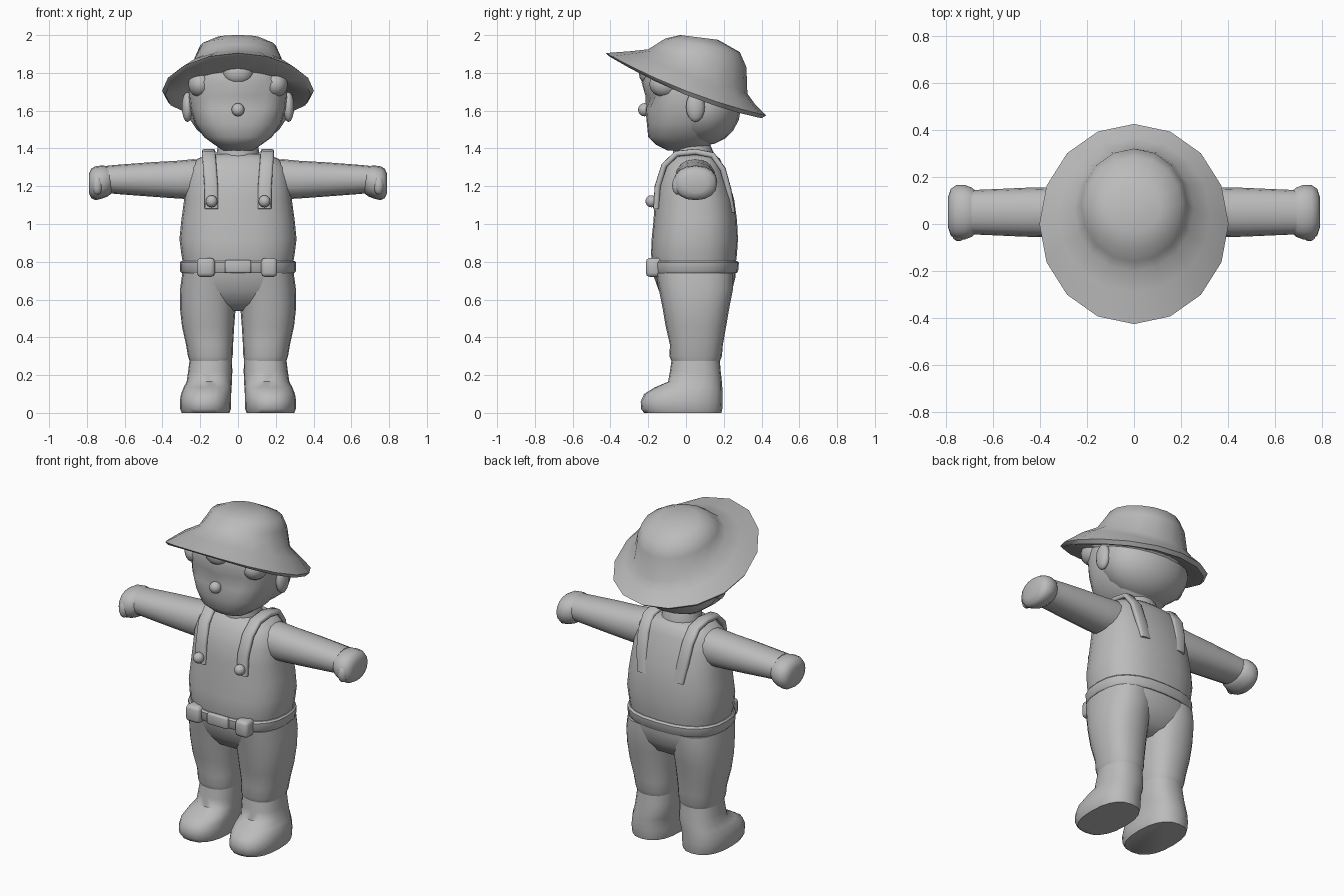
import bpy, bmesh, math
from mathutils import Vector, Matrix

clay = bpy.data.materials.new("clay_grey")
clay.diffuse_color = (0.5, 0.5, 0.5, 1)


def finish(name, bm, mirror=False, angle=55):
    bmesh.ops.recalc_face_normals(bm, faces=bm.faces)
    me = bpy.data.meshes.new(name)
    bm.to_mesh(me)
    bm.free()
    me.materials.append(clay)
    ob = bpy.data.objects.new(name, me)
    bpy.context.collection.objects.link(ob)
    if mirror:
        ob.modifiers.new("Mirror", 'MIRROR')
    bpy.ops.object.select_all(action='DESELECT')
    ob.select_set(True)
    bpy.context.view_layer.objects.active = ob
    bpy.ops.object.shade_smooth_by_angle(angle=math.radians(angle))
    return ob


def ring(c, u, v, e=2.0, n=20, sag=0.0):
    """Superellipse loop around c spanned by half-axes u and v."""
    c, u, v = Vector(c), Vector(u), Vector(v)
    pts = []
    for i in range(n):
        t = 2 * math.pi * i / n
        a, b = math.cos(t), math.sin(t)
        p = c + u * math.copysign(abs(a) ** (2 / e), a) + v * math.copysign(abs(b) ** (2 / e), b)
        p.z -= sag * a * a
        pts.append(p)
    return pts


def span(front, back, x0, x1, e=2.0, n=20, sag=0.0):
    """Loop between a front (y, z) and a back (y, z) point, from x0 to x1."""
    f, b = Vector((0, *front)), Vector((0, *back))
    c = (f + b) / 2
    c.x = (x0 + x1) / 2
    return ring(c, ((x1 - x0) / 2, 0, 0), (b - f) / 2, e, n, sag)


def level(rows, e=2.0, n=20):
    """Horizontal loops from rows of z, front y, back y, x0, x1."""
    return [span((f, z), (b, z), x0, x1, e, n) for z, f, b, x0, x1 in rows]


def loft(name, loops, mirror=False, angle=55, edit=None):
    bm = bmesh.new()
    vs = [[bm.verts.new(p) for p in l] for l in loops]
    n = len(vs[0])
    for a, b in zip(vs, vs[1:]):
        for i in range(n):
            bm.faces.new((a[i], a[(i + 1) % n], b[(i + 1) % n], b[i]))
    bm.faces.new(vs[0])
    bm.faces.new(vs[-1])
    if edit:
        edit(bm)
    return finish(name, bm, mirror, angle)


def ball(name, c, r, mirror=False, seg=14):
    bm = bmesh.new()
    bmesh.ops.create_uvsphere(bm, u_segments=seg, v_segments=seg // 2 + 1, radius=1,
                              matrix=Matrix.Translation(c) @ Matrix.Diagonal((*r, 1)))
    return finish(name, bm, mirror)


def block(name, c, size, bevel=0.015):
    bm = bmesh.new()
    bmesh.ops.create_cube(bm, size=1, matrix=Matrix.Translation(c) @ Matrix.Diagonal((*size, 1)))
    bmesh.ops.bevel(bm, geom=bm.edges[:], offset=bevel, segments=2, affect='EDGES', profile=0.5)
    return finish(name, bm)


# Tilted sun hat: hollow, underside, rim, slope and crown
hat = [((-.14, 1.86), (.24, 1.76), .20, 0), ((-.19, 1.80), (.27, 1.615), .255, .01),
       ((-.41, 1.89), (.40, 1.56), .385, .04), ((-.425, 1.905), (.425, 1.575), .402, .035),
       ((-.29, 1.915), (.365, 1.635), .325, .0), ((-.20, 1.925), (.325, 1.69), .255, -.01),
       ((-.16, 1.95), (.32, 1.83), .225, 0), ((-.11, 1.982), (.285, 1.91), .20, 0),
       ((-.03, 2.0), (.17, 1.975), .115, 0)]
loft("hat", [span(f, b, -r, r, 2, 16, s) for f, b, r, s in hat])


# Head with shallow eye hollows
def eye_hollows(bm):
    for v in bm.verts:
        if abs(v.co.z - 1.68) < .03 and .05 < abs(v.co.x) < .18 and v.co.y < 0:
            v.co.y += .025


loft("head", level([(1.39, -.10, .08, -.08, .08), (1.42, -.16, .13, -.125, .125),
                    (1.46, -.20, .16, -.18, .18), (1.53, -.207, .2, -.228, .228),
                    (1.61, -.215, .22, -.252, .252), (1.68, -.215, .22, -.26, .26),
                    (1.75, -.235, .22, -.255, .255), (1.84, -.19, .2, -.21, .21)], 2.5, 24),
     edit=eye_hollows)
ball("nose", (0, -.22, 1.605), (.035, .034, .035))
ball("hair_back", (0, .09, 1.615), (.272, .20, .20), seg=18)
ball("hair_fringe", (0, -.195, 1.80), (.08, .055, .065))
ball("hair_lock", (.20, -.11, 1.74), (.065, .085, .07), True)
ball("ear", (.268, .05, 1.62), (.03, .05, .08), True)

# Neck and torso
loft("neck", level([(1.30, -.08, .15, -.12, .12), (1.37, -.07, .15, -.115, .115),
                    (1.44, -.07, .12, -.10, .10)], 2))
loft("torso", level([(.78, -.175, .262, -.29, .29), (.84, -.185, .27, -.30, .30),
                     (.92, -.182, .275, -.31, .31), (1.02, -.172, .27, -.30, .30),
                     (1.13, -.165, .255, -.285, .285), (1.23, -.15, .225, -.275, .275),
                     (1.30, -.12, .20, -.255, .255), (1.345, -.09, .18, -.215, .215),
                     (1.37, -.06, .15, -.15, .15)], 2.5, 24))

# Shoulder straps running front to back, with buttons
path = [(.14, -.158, 1.08), (.142, -.15, 1.2), (.15, -.115, 1.31), (.155, -.05, 1.372),
        (.155, .05, 1.382), (.155, .14, 1.365), (.15, .195, 1.29), (.14, .225, 1.18), (.12, .245, 1.06)]
strap = []
for i, p in enumerate(path):
    t = (Vector(path[min(i + 1, len(path) - 1)]) - Vector(path[max(i - 1, 0)])).normalized()
    strap.append(ring(p, (.036, 0, 0), t.cross(Vector((1, 0, 0))) * .016, 3.5, 12))
loft("strap", strap, True)
ball("strap_button", (.14, -.183, 1.12), (.032, .032, .032), True)

# Belt with buckle and pouches
loft("belt", level([(.74, -.185, .268, -.298, .298), (.75, -.192, .276, -.306, .306),
                    (.795, -.194, .28, -.308, .308), (.805, -.186, .27, -.30, .30)], 2.5, 24), angle=40)
block("buckle", (0, -.192, .775), (.14, .03, .07), .01)
block("left_pouch", (.165, -.17, .77), (.085, .085, .10), .02)
block("right_pouch", (-.17, -.165, .77), (.095, .085, .10), .02)

# Trousers
loft("hips", level([(.54, -.03, .13, -.12, .12), (.58, -.10, .20, -.24, .24),
                    (.65, -.145, .245, -.29, .29), (.72, -.17, .262, -.297, .297),
                    (.79, -.178, .264, -.292, .292)], 2.5, 24))
loft("trouser_leg", level([(.27, -.075, .178, .035, .255), (.30, -.088, .19, .028, .265),
                           (.36, -.085, .195, .026, .275), (.46, -.108, .213, .02, .297),
                           (.56, -.125, .23, .012, .308), (.66, -.145, .25, .005, .306),
                           (.74, -.16, .25, .005, .295)], 2.4), True)

# Boots
loft("boot", level([(0, -.222, .188, .045, .298), (.02, -.237, .192, .038, .306),
                    (.06, -.240, .194, .036, .308), (.10, -.222, .194, .036, .302),
                    (.135, -.165, .192, .034, .288), (.165, -.095, .19, .032, .272),
                    (.22, -.085, .184, .03, .264), (.29, -.075, .178, .032, .255)], 2.4), True)

# Arms and hands
arm = [(.16, .105, .10, 1.24), (.24, .108, .106, 1.237), (.32, .107, .10, 1.235),
       (.46, .104, .091, 1.236), (.62, .097, .079, 1.236), (.69, .094, .073, 1.236)]
fist = [(.66, .08, .06, 1.23), (.69, .105, .08, 1.226), (.72, .116, .088, 1.222),
        (.755, .115, .09, 1.216), (.778, .10, .077, 1.215), (.79, .065, .048, 1.215)]
for name, rows in (("sleeve", arm), ("hand", fist)):
    loft(name, [ring((x, .05, z), (0, ry, 0), (0, 0, rz), 2.2, 16) for x, ry, rz, z in rows], True)
ball("thumb", (.745, -.045, 1.205), (.028, .028, .05), True)
